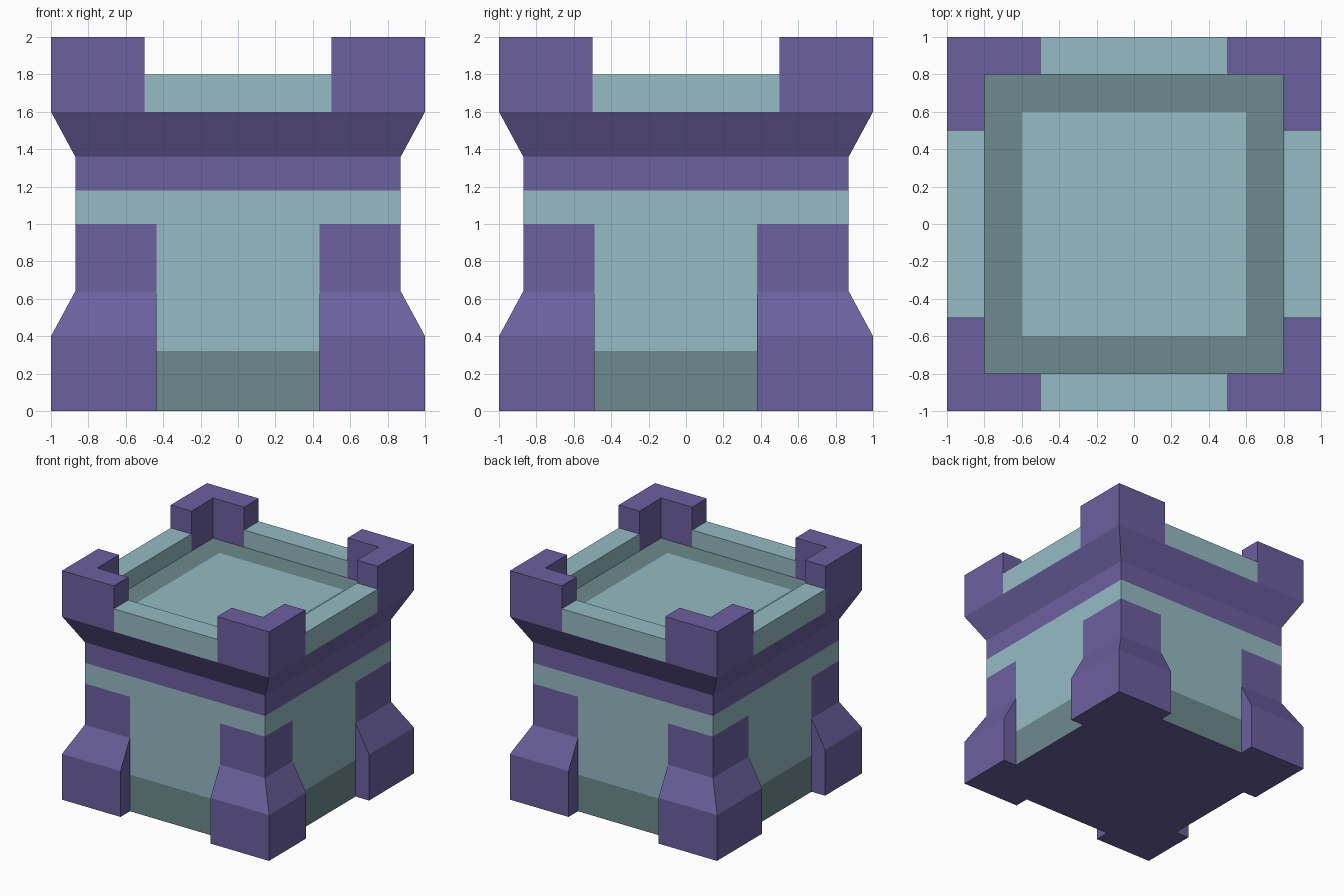
import bpy, bmesh

if "Cube" in bpy.data.objects:
    bpy.data.objects.remove(bpy.data.objects["Cube"])


def material(name, rgb):
    m = bpy.data.materials.new(name)
    m.diffuse_color = (*rgb, 1)
    m.use_nodes = True
    m.node_tree.nodes["Principled BSDF"].inputs["Base Color"].default_value = m.diffuse_color
    return m


PALE = material("pale_stone", (0.305, 0.497, 0.552))
DARK = material("dark_stone", (0.153, 0.254, 0.271))
TRIM = material("purple_trim", (0.15, 0.117, 0.347))

H = 0.87                      # half width of the wall
A = 0.435                     # buttress inner edge in x
B = {-1: 0.49, 1: 0.38}       # buttress inner edge in y (front, back)


def loft(name, rings, mats, bottom=None, top=None, keep=lambda edge, band: True):
    """Skin a stack of (outline, z) rings, one material per band, optional end caps."""
    bm = bmesh.new()
    slots = [PALE, DARK, TRIM]
    outline = rings[0][0]
    n = len(outline)
    area = sum(outline[i][0] * outline[(i + 1) % n][1]
               - outline[(i + 1) % n][0] * outline[i][1] for i in range(n))

    def face(verts, mat):
        f = bm.faces.new(verts if area > 0 else verts[::-1])
        f.material_index = slots.index(mat)

    layers = [[bm.verts.new((x, y, z)) for x, y in pts] for pts, z in rings]
    for k, mat in enumerate(mats):
        lo, hi = layers[k], layers[k + 1]
        for i in range(n):
            if keep(i, k):
                j = (i + 1) % n
                face([lo[i], lo[j], hi[j], hi[i]], mat)
    if bottom:
        face(layers[0][::-1], bottom)
    if top:
        face(layers[-1], top)
    bmesh.ops.remove_doubles(bm, verts=bm.verts, dist=1e-5)
    bmesh.ops.delete(bm, geom=[v for v in bm.verts if not v.link_faces], context='VERTS')
    me = bpy.data.meshes.new(name)
    bm.to_mesh(me)
    bm.free()
    for m in slots:
        me.materials.append(m)
    ob = bpy.data.objects.new(name, me)
    bpy.context.collection.objects.link(ob)
    return ob


def square(h):
    return [(-h, -h), (h, -h), (h, h), (-h, h)]


# Lower walls: cross-shaped plan, corners left open for the buttresses
f, b = -B[-1], B[1]
plan = [(-A, -H), (A, -H), (A, f), (H, f), (H, b), (A, b),
        (A, H), (-A, H), (-A, b), (-H, b), (-H, f), (-A, f)]
loft("lower_wall", [(plan, 0), (plan, 0.32), (plan, 1.0)], [DARK, PALE],
     bottom=TRIM, keep=lambda i, k: i % 3 == 0)

# Upper wall with purple band and flared cornice
loft("upper_wall", [(square(H), 1.0), (square(H), 1.18), (square(H), 1.36), (square(1), 1.6)],
     [PALE, TRIM, TRIM])

# Sunken roof floor with dark border
loft("roof_floor", [(square(0.8), 1.65), (square(0.6), 1.65)], [DARK], top=PALE)

for sx in (-1, 1):
    for sy in (-1, 1):
        tag = ("front" if sy < 0 else "back") + ("_left" if sx < 0 else "_right")

        # Corner buttress: wide foot, slope, flush upper panel
        def foot(o):
            c = B[sy]
            pts = [(A, c), (H, c), (o, c), (o, o), (A, o), (A, H)]
            return [(sx * x, sy * y) for x, y in pts]
        loft("buttress_" + tag,
             [(foot(1), 0), (foot(1), 0.4), (foot(H), 0.64), (foot(H), 1.0)],
             [TRIM] * 3, bottom=TRIM, keep=lambda i, k: 1 <= i <= 4)

        # L-shaped corner battlement
        ell = [(sx * x, sy * y) for x, y in
               [(0.5, 0.8), (0.8, 0.8), (0.8, 0.5), (1, 0.5), (1, 1), (0.5, 1)]]
        loft("battlement_" + tag, [(ell, 1.6), (ell, 1.8), (ell, 2.0)], [TRIM, TRIM],
             top=TRIM, keep=lambda i, k: k == 1 or i not in (2, 5))

# Low parapets between the battlements
for name, sign, swap in (("front", -1, False), ("back", 1, False),
                         ("left", -1, True), ("right", 1, True)):
    pts = [(-0.5, sign), (0.5, sign), (0.5, 0.8 * sign), (-0.5, 0.8 * sign)]
    if swap:
        pts = [(y, x) for x, y in pts]
    loft("parapet_" + name, [(pts, 1.6), (pts, 1.8)], [PALE], top=PALE,
         keep=lambda i, k: i % 2 == 0)
